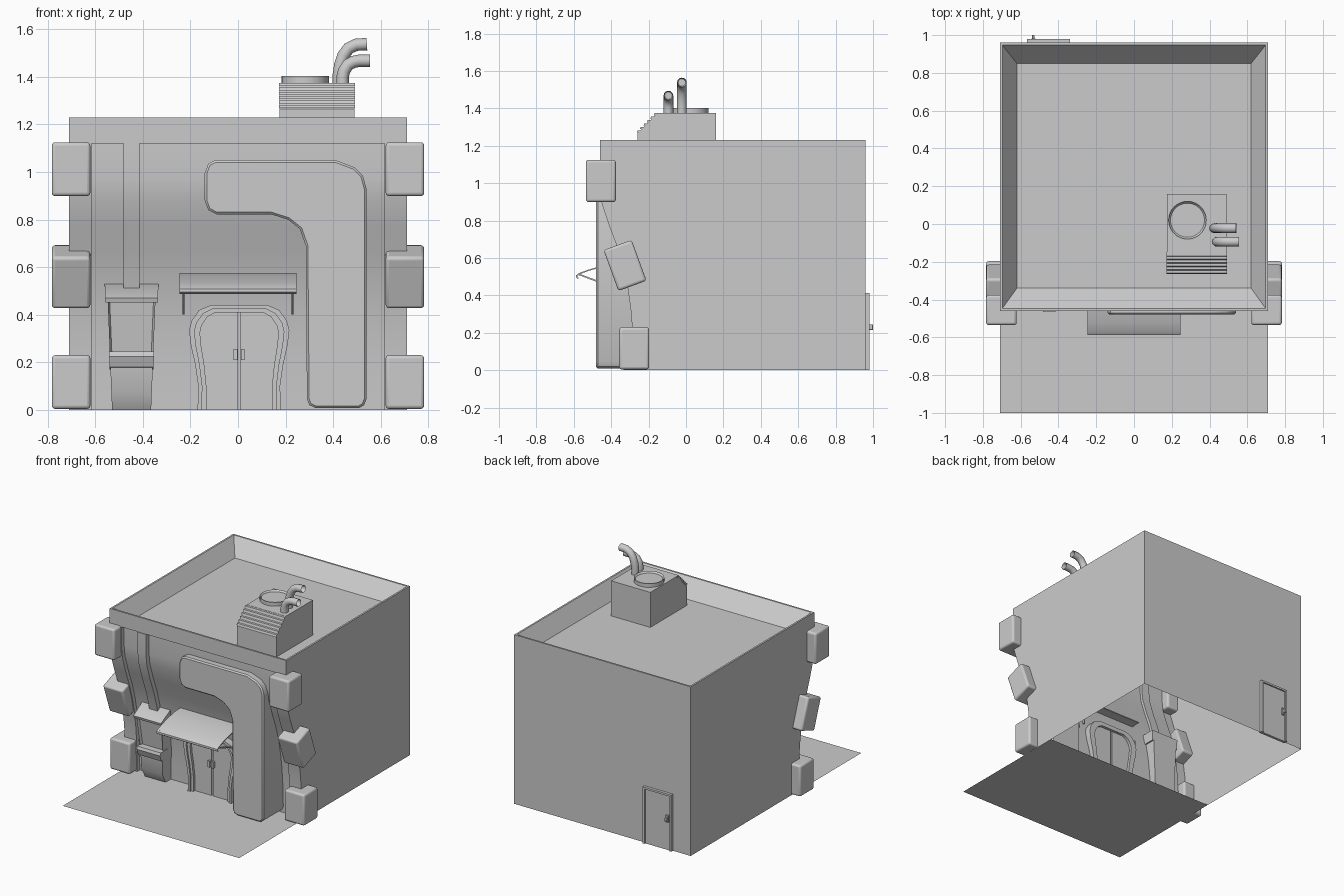
import bpy, bmesh, math
from mathutils import Vector

if "Cube" in bpy.data.objects:
    bpy.data.objects.remove(bpy.data.objects["Cube"])


def finish(name, bm, bevel=0, segs=2, smooth=True):
    bmesh.ops.recalc_face_normals(bm, faces=bm.faces)
    me = bpy.data.meshes.new(name)
    bm.to_mesh(me)
    bm.free()
    ob = bpy.data.objects.new(name, me)
    bpy.context.collection.objects.link(ob)
    if bevel:
        m = ob.modifiers.new("bevel", 'BEVEL')
        m.width, m.segments, m.limit_method, m.angle_limit = bevel, segs, 'ANGLE', math.radians(50)
    if smooth:
        bpy.ops.object.select_all(action='DESELECT')
        ob.select_set(True)
        bpy.context.view_layer.objects.active = ob
        bpy.ops.object.shade_smooth_by_angle(angle=math.radians(32))
    return ob


def prism_bm(pts, axis, a, b):
    """Extrude a 2D outline: axis 'x' takes (y, z) points, axis 'y' takes (x, z)."""
    bm = bmesh.new()
    place = (lambda p, d: (d, p[0], p[1])) if axis == 'x' else (lambda p, d: (p[0], d, p[1]))
    A, B = ([bm.verts.new(place(p, d)) for p in pts] for d in (a, b))
    bm.faces.new(A)
    bm.faces.new(B)
    for i in range(len(pts)):
        j = (i + 1) % len(pts)
        bm.faces.new((A[i], A[j], B[j], B[i]))
    return bm


def prism(name, pts, axis, a, b, **kw):
    return finish(name, prism_bm(pts, axis, a, b), **kw)


def box(name, x, y, z, **kw):
    return prism(name, [(x[0], z[0]), (x[1], z[0]), (x[1], z[1]), (x[0], z[1])], 'y', *y, **kw)


def ring(name, outer, inner, y0, y1):
    """Open arch band between two matching outlines."""
    return prism(name, outer + inner[::-1], 'y', y0, y1)


# Curved front profile (y, z), top to bottom
P = [(-.46, 1.12), (-.46, .97), (-.45, .89), (-.41, .77), (-.368, .66), (-.335, .55),
     (-.312, .44), (-.296, .33), (-.287, .22), (-.282, .11), (-.28, 0)]
Q = [(y + .03, z) for y, z in P]
W, PI, BACK, TOP = .71, .615, .96, 1.23

# Building shell: open underneath, recessed front, sunken roof
bm = bmesh.new()


def face(*co):
    bm.faces.new([bm.verts.new(c) for c in co])


def sheet(pa, xa, pb, xb):
    for i in range(len(pa) - 1):
        face((xa, *pa[i]), (xa, *pa[i + 1]), (xb, *pb[i + 1]), (xb, *pb[i]))


for s in (-1, 1):
    face((s * W, BACK, 0), (s * W, BACK, TOP), (s * W, -.46, TOP), *[(s * W, *p) for p in P])
    sheet(P, s * W, P, s * PI)
    sheet(P, s * PI, Q, s * PI)
sheet(Q, -PI, Q, PI)
face((-PI, *P[0]), (PI, *P[0]), (PI, *Q[0]), (-PI, *Q[0]))
face((-W, -.46, TOP), (W, -.46, TOP), (W, *P[0]), (PI, *P[0]), (-PI, *P[0]), (-W, *P[0]))
face((-W, BACK, 0), (W, BACK, 0), (W, BACK, TOP), (-W, BACK, TOP))


def rect(x, y0, y1, z):
    return [(-x, y0, z), (x, y0, z), (x, y1, z), (-x, y1, z)]


roof = [rect(W, -.46, BACK, TOP), rect(.697, -.447, .947, TOP), rect(.62, -.34, .85, 1.12)]
for a, b in zip(roof, roof[1:]):
    for i in range(4):
        j = (i + 1) % 4
        face(a[i], a[j], b[j], b[i])
face(*roof[-1])
bmesh.ops.remove_doubles(bm, verts=bm.verts, dist=1e-5)
finish("building_shell", bm)

# Pavement
bm = bmesh.new()
face(*rect(W, -1, -.05, 0))
finish("pavement", bm, smooth=False)

# Corner stones, three per side
for s in (-1, 1):
    for n, y, z, h, ang in (("top", -.455, 1.012, .226, 0), ("middle", -.326, .56, .232, 20),
                            ("bottom", -.277, .117, .226, 0)):
        ob = box(f"corner_stone_{n}_{'left' if s < 0 else 'right'}", (-.081, .081), (-.08, .08),
                 (-h / 2, h / 2), bevel=.014, segs=3)
        ob.location = (s * .702, y, z)
        ob.rotation_euler.x = math.radians(ang)

# Hooked wall panel
hook = [(.325, .008), (.51, .008), (.53, .02), (.54, .045), (.54, .93), (.525, .985), (.49, 1.02), (.41, 1.05),
        (-.095, 1.05), (-.125, 1.035), (-.14, .995), (-.14, .88), (-.125, .84), (-.09, .822),
        (.14, .822), (.21, .8), (.26, .76), (.285, .69), (.29, .045), (.30, .02)]
prism("hooked_wall_panel", hook, 'y', -.48, -.24, bevel=.009, segs=1)

# Duct following the wall
D = [p for p in P if p[0] < -.3 and p[1] > .5] + [(-.32, .485)]
prism("wall_duct", [(y - .005, z) for y, z in D] + [(y + .05, z) for y, z in D[::-1]], 'x', -.482, -.415)

# Kiosk: side profile extruded, tapered toward the ground
KX = -.4475


def tapered(name, pts, extra, inset=None):
    b = prism_bm(pts, 'x', -1, 1)
    for v in b.verts:
        v.co.x = KX + v.co.x * (.082 + .04 * v.co.z + extra)
    if inset:
        b.normal_update()
        f = min((f for f in b.faces if len(f.verts) == 4 and inset[0] < f.calc_center_median().z < inset[1]),
                key=lambda f: f.calc_center_median().y)
        bmesh.ops.recalc_face_normals(b, faces=b.faces)
        bmesh.ops.inset_region(b, faces=[f], thickness=.012)
        for v in f.verts:
            v.co.y += .018
    return finish(name, b)


tapered("kiosk_body", [(-.2, 0), (-.31, 0), (-.35, .07), (-.355, .235), (-.385, .46), (-.29, .52), (-.2, .52)],
        0, (.3, .4))
tapered("kiosk_hood", [(-.2, .53), (-.30, .53), (-.405, .47), (-.40, .452), (-.2, .452)], .01)
tapered("kiosk_tray", [(-.3, .245), (-.385, .245), (-.392, .225), (-.375, .18), (-.3, .17)], .003)

# Entrance: arched frame bands and two leaves
CX = .005


def arch(half):
    return [(CX - x, z) for x, z in half] + [(CX + x, z) for x, z in half[::-1]]


out = [(.175, 0), (.172, .1), (.185, .19), (.203, .27), (.211, .335), (.2, .375), (.168, .42), (.12, .44)]
inn = [(.138, 0), (.138, .1), (.147, .19), (.16, .27), (.165, .325), (.158, .355), (.135, .39), (.1, .41)]
mid = [((a + c) / 2, (b + d) / 2) for (a, b), (c, d) in zip(out, inn)]
ring("door_frame_outer", arch(out), arch(mid), -.335, -.22)
ring("door_frame_inner", arch(mid), arch(inn), -.323, -.22)
for s in (-1, 1):
    side = 'left' if s < 0 else 'right'
    leaf = [(CX + s * x, z) for x, z in inn] + [(CX + s * .006, .41), (CX + s * .006, 0)]
    prism("door_leaf_" + side, leaf, 'y', -.305, -.24)
    hx = CX + s * .015
    box("door_handle_" + side, (hx - .008, hx + .008), (-.325, -.3), (.21, .255))
box("door_gap", (CX - .006, CX + .006), (-.296, -.25), (0, .41))

# Awning sheet with rolled lip and two braces
top = [(-.24, .577), (-.36, .574), (-.45, .558), (-.52, .538), (-.57, .52), (-.587, .508), (-.588, .495), (-.578, .488)]
low = [(-.574, .494), (-.58, .499), (-.578, .506), (-.566, .514), (-.52, .531), (-.45, .551), (-.36, .567), (-.24, .57)]
prism("awning", top + low, 'x', -.245, .245)
for s in (-1, 1):
    prism(f"awning_brace_{'left' if s < 0 else 'right'}",
          [(-.575, .517), (-.575, .509), (-.42, .45), (-.31, .4), (-.26, .4), (-.26, .43), (-.31, .425), (-.42, .46)],
          'x', s * .23 - .004, s * .23 + .004)

# Rooftop unit with louvres and fan
prism("roof_unit", [(-.26, 1.12), (.16, 1.12), (.16, 1.375), (-.15, 1.375), (-.26, 1.265)], 'x', .175, .49)
for i in range(6):
    t = (i + .5) / 6
    y, z = -.26 + .11 * t, 1.265 + .11 * t
    prism(f"louvre_{i}", [(y - .013, z - .004), (y + .01, z - .004), (y + .01, z + .008), (y - .009, z + .008)],
          'x', .173, .492, smooth=False)
bm = bmesh.new()
bmesh.ops.create_cone(bm, cap_ends=True, segments=32, radius1=.1, radius2=.1, depth=.03)
cap = max(bm.faces, key=lambda f: f.calc_center_median().z)
bmesh.ops.inset_region(bm, faces=[cap], thickness=.01)
for v in cap.verts:
    v.co.z -= .012
finish("roof_fan", bm).location = (.283, .02, 1.388)


# Exhaust pipes, open-ended
def pipe(name, path, r=.026, n=12):
    b = bmesh.new()
    rings = []
    pts = [Vector(p) for p in path]
    for i, p in enumerate(pts):
        t = (pts[min(i + 1, len(pts) - 1)] - pts[max(i - 1, 0)]).normalized()
        u = Vector((0, 1, 0))
        v = t.cross(u)
        rings.append([b.verts.new(p + r * (u * math.cos(a) + v * math.sin(a)))
                      for a in (2 * math.pi * k / n for k in range(n))])
    for A, B in zip(rings, rings[1:]):
        for k in range(n):
            b.faces.new((A[k], A[k - 1], B[k - 1], B[k]))
    end = b.faces.new(rings[-1])
    b.faces.new(rings[0])
    bmesh.ops.recalc_face_normals(b, faces=b.faces)
    bmesh.ops.inset_region(b, faces=[end], thickness=.006)
    for v in end.verts:
        v.co.x -= .03
    finish(name, b)


pipe("exhaust_pipe_tall", [(.424, -.022, z) for z in (1.36, 1.41)] +
     [(x, -.022, z) for x, z in ((.43, 1.45), (.443, 1.49), (.465, 1.52), (.495, 1.535), (.542, 1.538))])
pipe("exhaust_pipe_short", [(.44, -.094, z) for z in (1.36, 1.4)] +
     [(x, -.094, z) for x, z in ((.446, 1.425), (.462, 1.45), (.485, 1.463), (.51, 1.468), (.556, 1.468))])

# Rear service door
box("rear_door", (-.555, -.35), (.95, .97), (0, .4))
ring("rear_door_frame", [(-.567, 0), (-.567, .412), (-.338, .412), (-.338, 0)],
     [(-.553, 0), (-.553, .398), (-.352, .398), (-.352, 0)], .95, .98)
box("rear_door_plate", (-.543, -.522), (.96, .982), (.205, .255))
box("rear_door_handle", (-.54, -.527), (.97, 1.0), (.215, .245), bevel=.003)
